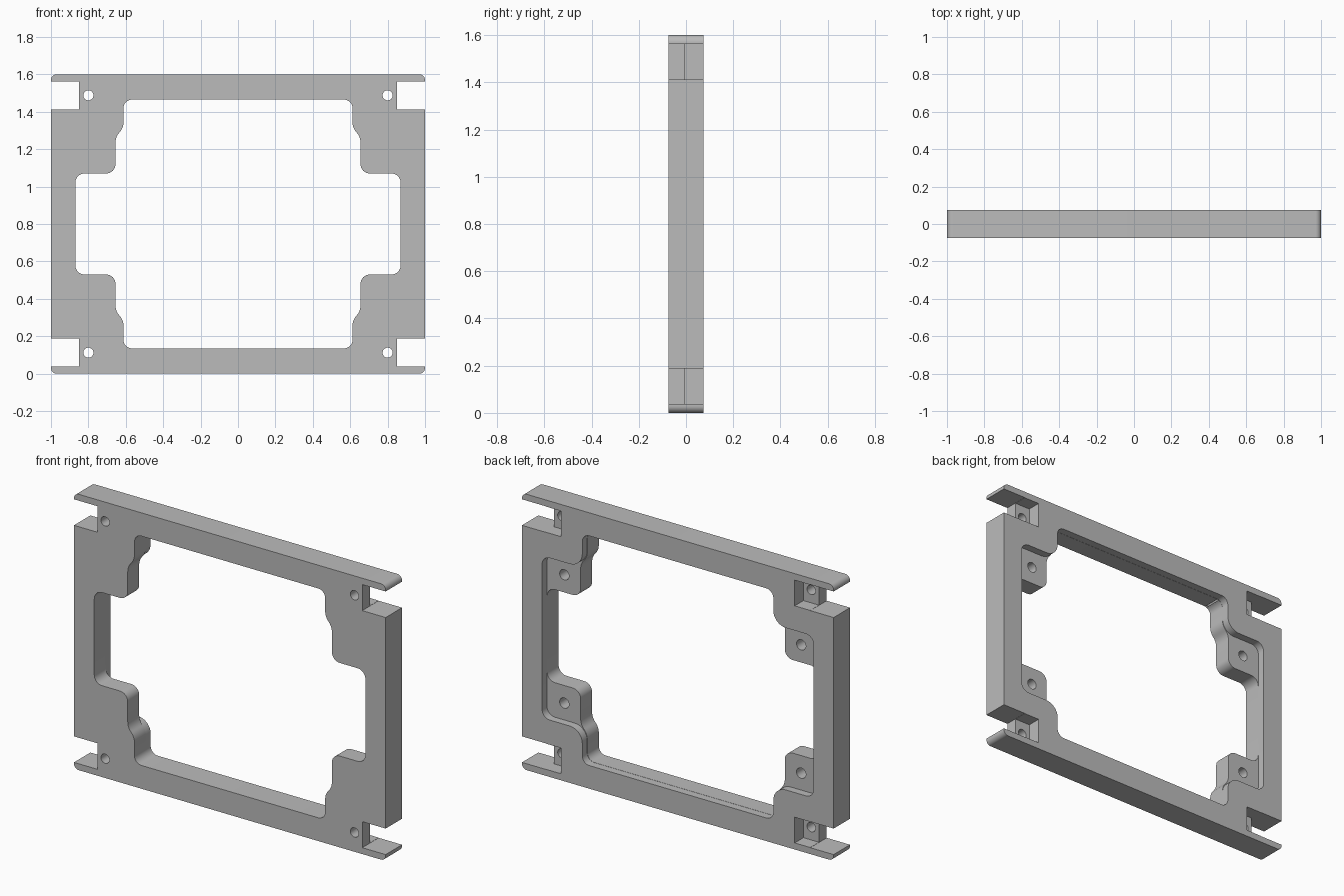
import bpy, bmesh, math
from mathutils import Vector

if "Cube" in bpy.data.objects:
    bpy.data.objects.remove(bpy.data.objects["Cube"])

MID = 0.8      # height of the frame's centre
HALF = 0.075   # half of the frame's thickness

grey = bpy.data.materials.new("plain grey")
grey.use_nodes = True
grey.diffuse_color = (0.5, 0.5, 0.5, 1)
grey.node_tree.nodes["Principled BSDF"].inputs["Base Color"].default_value = (0.5, 0.5, 0.5, 1)


def rounded(corners, steps=8):
    """Turn (x, z, radius) corners into an outline with arcs."""
    out = []
    for i, (x, z, r) in enumerate(corners):
        p = Vector((x, z))
        a = (Vector(corners[i - 1][:2]) - p).normalized()
        b = (Vector(corners[(i + 1) % len(corners)][:2]) - p).normalized()
        if r == 0:
            out.append(p)
            continue
        half = a.angle(b) / 2
        centre = p + (a + b).normalized() * r / math.sin(half)
        start = p + a * r / math.tan(half) - centre
        end = p + b * r / math.tan(half) - centre
        sweep = math.pi - 2 * half
        for k in range(steps + 1):
            t = k / steps
            out.append(centre + (start * math.sin((1 - t) * sweep)
                                 + end * math.sin(t * sweep)) / math.sin(sweep))
    return out


def mirrored(quarter):
    """Complete a quarter outline, listed from the side to the top."""
    top = quarter + [(-x, z, r) for x, z, r in reversed(quarter)]
    return top + [(-x, -z, r) for x, z, r in top]


def circle(x, z, r, sides=32):
    turns = [2 * math.pi * k / sides for k in range(sides)]
    return [(x + r * math.cos(t), z + r * math.sin(t)) for t in turns]


def box(x0, x1, z0, z1):
    return [(x0, z0), (x1, z0), (x1, z1), (x0, z1)]


def prism(name, outline, y0, y1):
    """Extrude an outline from y0 to y1."""
    bm = bmesh.new()
    face = bm.faces.new([bm.verts.new((x, y0, z + MID)) for x, z in outline])
    grown = bmesh.ops.extrude_face_region(bm, geom=[face])["geom"]
    bmesh.ops.translate(bm, vec=(0, y1 - y0, 0),
                        verts=[g for g in grown if isinstance(g, bmesh.types.BMVert)])
    bmesh.ops.recalc_face_normals(bm, faces=bm.faces)
    mesh = bpy.data.meshes.new(name)
    bm.to_mesh(mesh)
    bm.free()
    obj = bpy.data.objects.new(name, mesh)
    bpy.context.collection.objects.link(obj)
    return obj


# Plate with rounded outer corners
frame = prism("mounting_frame", rounded(mirrored([(1, MID, 0.03)])), -HALF, HALF)
frame.data.materials.append(grey)
bpy.ops.object.select_all(action="DESELECT")
bpy.context.view_layer.objects.active = frame
frame.select_set(True)


def cut(outline, y0, y1):
    cutter = prism("cutter", outline, y0, y1)
    cutter.hide_render = True
    mod = frame.modifiers.new("cut", "BOOLEAN")
    mod.operation, mod.solver, mod.object = "DIFFERENCE", "EXACT", cutter
    bpy.ops.object.modifier_apply(modifier=mod.name)
    bpy.data.objects.remove(cutter)


# Stepped central opening, leaving a pad in each corner
cut(rounded(mirrored([(0.87, 0.27, 0.05), (0.655, 0.27, 0.05), (0.655, 0.465, 0.08),
                      (0.612, 0.515, 0.08), (0.612, 0.665, 0.045)])), -0.1, 0.1)
# Rear recess that lowers the pads
cut(rounded(mirrored([(0.871, 0.47, 0.05), (0.613, 0.47, 0.08),
                      (0.613, 0.666, 0.045)])), 0.03, 0.1)

# Corner slots, rear screw pockets, screw holes and blind pad holes
for sx in (-1, 1):
    for sz in (-1, 1):
        def place(outline):
            return [(sx * x, sz * z) for x, z in outline]
        cut(place(box(0.75, 1.1, 0.613, 0.762)), -0.005, 0.1)
        cut(place(box(0.85, 1.1, 0.612, 0.763)), -0.1, 0.1)
        cut(place(circle(0.8, 0.688, 0.027)), -0.1, 0.02)
        cut(place(circle(0.76, 0.372, 0.03)), -0.05, 0.1)

bpy.ops.object.shade_smooth_by_angle(angle=math.radians(30))
